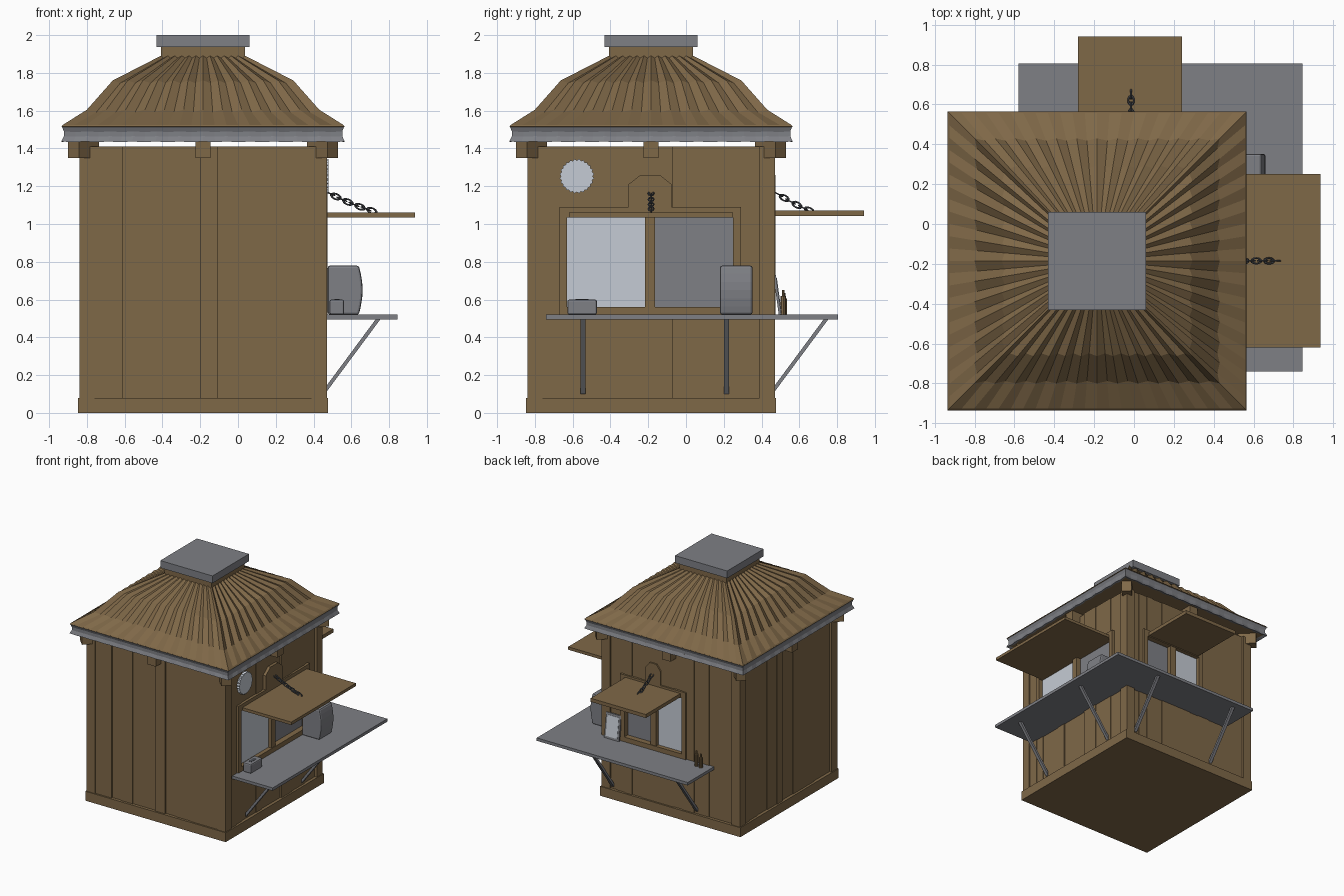
import bpy, bmesh, math, random
from mathutils import Vector, Matrix

if "Cube" in bpy.data.objects:
    bpy.data.objects.remove(bpy.data.objects["Cube"])
random.seed(4)
C = -0.185          # centre of the hut in x and y


def mat(name, r, g, b):
    m = bpy.data.materials.new(name)
    m.diffuse_color = (r, g, b, 1)
    m.use_nodes = True
    m.node_tree.nodes["Principled BSDF"].inputs["Base Color"].default_value = m.diffuse_color
    return m


WOOD = mat("brown wood", 0.212, 0.138, 0.064)
GREY = mat("grey metal", 0.21, 0.215, 0.235)
PALE = mat("pale glass", 0.56, 0.60, 0.66)
DARK = mat("dark iron", 0.07, 0.075, 0.085)


def finish(name, bm, *mats):
    bmesh.ops.recalc_face_normals(bm, faces=bm.faces)
    me = bpy.data.meshes.new(name)
    bm.to_mesh(me)
    bm.free()
    for m in mats:
        me.materials.append(m)
    ob = bpy.data.objects.new(name, me)
    bpy.context.collection.objects.link(ob)
    return ob


def prism(bm, pts, vec, mi=0):
    a = [bm.verts.new(p) for p in pts]
    b = [bm.verts.new(Vector(p) + Vector(vec)) for p in pts]
    n = len(a)
    fs = [bm.faces.new(a), bm.faces.new(b[::-1])]
    fs += [bm.faces.new((a[i], a[(i + 1) % n], b[(i + 1) % n], b[i])) for i in range(n)]
    for f in fs:
        f.material_index = mi


def box(bm, x0, x1, y0, y1, z0, z1, mi=0):
    prism(bm, [(x0, y0, z0), (x1, y0, z0), (x1, y1, z0), (x0, y1, z0)], (0, 0, z1 - z0), mi)


# side coordinates: u along the wall, d outward from the hut centre
SIDES = {"right": lambda u, d, z: (C + d, u, z), "left": lambda u, d, z: (C - d, u, z),
         "back": lambda u, d, z: (u, C + d, z), "front": lambda u, d, z: (u, C - d, z)}


def panel(bm, side, pts, d0, d1, mi=0):
    f = SIDES[side]
    vec = Vector(f(0, d1, 0)) - Vector(f(0, d0, 0))
    prism(bm, [f(u, d0, z) for u, z in pts], vec, mi)


def sbox(bm, side, u0, u1, z0, z1, d0, d1, mi=0):
    panel(bm, side, [(u0, z0), (u1, z0), (u1, z1), (u0, z1)], d0, d1, mi)


def square(bm, h, z0, z1):
    box(bm, C - h, C + h, C - h, C + h, z0, z1)


def loft(name, profile, n, m, caps=True):
    """Square rings (half width, z, ripple) joined into a shell."""
    bm = bmesh.new()
    rings = []
    for h, z, amp in profile:
        ring = []
        for s in range(4):
            rot = Matrix.Rotation(s * math.pi / 2, 3, 'Z')
            for i in range(n):
                a = amp if i % 2 else 0
                p = rot @ Vector((-h + 2 * h * i / n, -h + a, z - a))
                ring.append(bm.verts.new(p + Vector((C, C, 0))))
        rings.append(ring)
    for r, q in zip(rings, rings[1:]):
        for i in range(4 * n):
            j = (i + 1) % (4 * n)
            bm.faces.new((r[i], r[j], q[j], q[i]))
    if caps:
        bm.faces.new(rings[0])
        bm.faces.new(rings[-1])
    return finish(name, bm, m)


# base and inner core
bm = bmesh.new()
square(bm, 0.662, 0, 0.08)
finish("base_plinth", bm, WOOD)
bm = bmesh.new()
square(bm, 0.60, 0.08, 1.40)
finish("wall_core", bm, WOOD)

# plank walls, split around the window openings
OPEN = {"right": (-0.63, 0.25), "back": (-0.29, 0.25)}
Z0, Z1 = 0.56, 1.05
for side in SIDES:
    bm = bmesh.new()
    lo, hi = C - 0.585, C + 0.585
    edges = [lo]
    while edges[-1] < hi - 0.17:
        edges.append(edges[-1] + random.uniform(0.07, 0.16))
    edges.append(hi)
    op = OPEN.get(side)
    if op:
        edges = sorted([e for e in edges if min(abs(e - o) for o in op) > 0.03] + list(op))
    for a, b in zip(edges, edges[1:]):
        d = random.choice((0.636, 0.642, 0.648))
        if op and a >= op[0] - 1e-6 and b <= op[1] + 1e-6:
            sbox(bm, side, a, b, 0.08, Z0, 0.60, d)
            sbox(bm, side, a, b, Z1, 1.41, 0.60, d)
        else:
            sbox(bm, side, a, b, 0.08, 1.41, 0.60, d)
    finish(side + "_planks", bm, WOOD)

# corner posts
bm = bmesh.new()
for sx in (-1, 1):
    for sy in (-1, 1):
        x, y = C + sx * 0.615, C + sy * 0.615
        box(bm, x - 0.04, x + 0.04, y - 0.04, y + 0.04, 0.08, 1.41)
finish("corner_posts", bm, WOOD)

# windows: trim, peaked header, post, two sliding panes
for side, (a, b) in OPEN.items():
    mid, w = (a + b) / 2, b - a
    bm = bmesh.new()
    sbox(bm, side, a - 0.04, a, 0.52, 1.09, 0.62, 0.66)
    sbox(bm, side, b, b + 0.04, 0.52, 1.09, 0.62, 0.66)
    sbox(bm, side, a, b, 0.52, 0.56, 0.61, 0.66)
    sbox(bm, side, a, b, 1.035, 1.09, 0.61, 0.66)
    sbox(bm, side, mid - 0.027, mid + 0.027, 0.56, 1.035, 0.60, 0.655)
    p = w * 0.13
    panel(bm, side, [(mid - p, 1.09), (mid + p, 1.09), (mid + p, 1.21),
                     (mid + p * .45, 1.26), (mid - p * .45, 1.26), (mid - p, 1.21)], 0.62, 0.66)
    finish(side + "_window_frame", bm, WOOD)
    bm = bmesh.new()
    sbox(bm, side, a, mid - 0.02, 0.56, 1.035, 0.60, 0.625)
    finish(side + "_pale_pane", bm, PALE)
    bm = bmesh.new()
    sbox(bm, side, mid + 0.02, b, 0.56, 1.035, 0.60, 0.612)
    finish(side + "_grey_pane", bm, GREY)

# awning shutters
bm = bmesh.new()
sbox(bm, "right", -0.62, 0.25, 1.035, 1.06, 0.64, 1.122)
sbox(bm, "back", -0.28, 0.24, 1.042, 1.072, 0.64, 1.127)
finish("awning_shutters", bm, WOOD)

# awning chains
bpy.ops.mesh.primitive_torus_add(major_segments=12, minor_segments=6, major_radius=0.014, minor_radius=0.0045)
first = bpy.context.object
link = first.data
link.transform(Matrix.Diagonal((1.75, 1, 1, 1)))
link.materials.append(DARK)
bpy.data.objects.remove(first)
for side, u, end in (("right", -0.185, 0.91), ("back", -0.015, 0.855)):
    p, q = Vector(SIDES[side](u, 0.655, 1.17)), Vector(SIDES[side](u, end, 1.065))
    n = round((q - p).length / 0.036)
    rot = (q - p).to_track_quat('X', 'Z').to_matrix().to_4x4()
    for i in range(n):
        t = (i + 0.5) / n
        pos = p.lerp(q, t) - Vector((0, 0, 0.03 * t * (1 - t)))
        ob = bpy.data.objects.new(side + "_chain_link", link)
        ob.matrix_world = Matrix.Translation(pos) @ rot @ Matrix.Rotation(i % 2 * math.pi / 2, 4, 'X')
        bpy.context.collection.objects.link(ob)

# L-shaped counter and its struts
bm = bmesh.new()
prism(bm, [(0.45, -0.74, 0.495), (0.845, -0.74, 0.495), (0.845, 0.805, 0.495),
           (-0.58, 0.805, 0.495), (-0.58, 0.45, 0.495), (0.45, 0.45, 0.495)], (0, 0, 0.025))
finish("counter", bm, GREY)
bm = bmesh.new()
for side, us in (("right", (-0.545, 0.215)), ("back", (-0.42, 0.37))):
    f = SIDES[side]
    for u in us:
        prism(bm, [f(u - 0.013, d, z) for d, z in
                   ((0.645, 0.10), (0.645, 0.132), (0.915, 0.497), (0.94, 0.497))],
              Vector(f(0.026, 0, 0)) - Vector(f(0, 0, 0)))
finish("counter_struts", bm, GREY)

# roof: metal edge, rippled shingles, collar, cap
loft("roof_metal_edge", [(0.70, 1.45, 0), (0.75, 1.437, 0.004), (0.737, 1.465, 0.003),
                         (0.737, 1.49, 0.003), (0.748, 1.518, 0)], 24, GREY, False)
loft("roof_shell", [(0.725, 1.50, 0), (0.75, 1.515, 0), (0.742, 1.525, 0), (0.615, 1.605, 0.012),
                    (0.478, 1.76, 0.014), (0.218, 1.893, 0.008)], 24, WOOD)
bm = bmesh.new()
square(bm, 0.735, 1.443, 1.46)
finish("roof_soffit", bm, WOOD)
bm = bmesh.new()
square(bm, 0.222, 1.86, 1.94)
finish("roof_collar", bm, WOOD)
bm = bmesh.new()
square(bm, 0.246, 1.938, 2.0)
finish("roof_cap", bm, GREY)

# eave brackets at wall middles and corners
bm = bmesh.new()
for k in range(8):
    a = k * math.pi / 4
    r0, r1 = (0.60, 0.715) if k % 2 == 0 else (0.82, 0.97)
    rot = Matrix.Translation((C, C, 0)) @ Matrix.Rotation(a, 4, 'Z')
    prism(bm, [rot @ Vector((r, s, 1.35)) for r, s in
               ((r0, -0.04), (r1, -0.04), (r1, 0.04), (r0, 0.04))], (0, 0, 0.10))
finish("eave_brackets", bm, WOOD)

# round wall badge with a toothed rim
bm = bmesh.new()
panel(bm, "right", [(-0.578 + r * math.cos(a), 1.253 + r * math.sin(a)) for r, a in
                    ((0.092 if i % 2 else 0.084, i * math.pi / 24) for i in range(48))], 0.63, 0.665)
finish("round_badge", bm, PALE)

# drinks machine with a bowed front
bm = bmesh.new()
bow = [(0.64 + 0.02 * math.sin(math.pi * i / 6), 0.52 + 0.26 * i / 6) for i in range(7)]
prism(bm, [(x, 0.18, z) for x, z in [(0.475, 0.52)] + bow + [(0.475, 0.78)]], (0, 0.172, 0))
ob = finish("counter_machine", bm, GREY)
bv = ob.modifiers.new("bevel", 'BEVEL')
bv.width, bv.segments, bv.limit_method = 0.012, 2, 'ANGLE'
bv.angle_limit = math.radians(40)

# napkin box with a dark slot
bm = bmesh.new()
box(bm, 0.485, 0.562, -0.628, -0.472, 0.52, 0.60)
ob = finish("napkin_box", bm, GREY)
bv = ob.modifiers.new("bevel", 'BEVEL')
bv.width, bv.segments = 0.01, 2
bm = bmesh.new()
box(bm, 0.51, 0.537, -0.585, -0.515, 0.595, 0.602)
finish("napkin_slot", bm, DARK)

# leaning menu board on the back counter
bm = bmesh.new()
box(bm, -0.07, 0.07, -0.007, 0.007, 0, 0.21)
box(bm, -0.054, 0.054, 0.007, 0.010, 0.018, 0.192, 1)
ob = finish("menu_board", bm, GREY, PALE)
ob.location, ob.rotation_euler = (0.35, 0.498, 0.522), (math.radians(8), 0, 0)

# two small sauce bottles
bm = bmesh.new()
for x, y, h in ((-0.46, 0.515, 0.10), (-0.505, 0.52, 0.085)):
    for r, z0, z1 in ((0.016, 0, h), (0.007, h, h + 0.03)):
        prism(bm, [(x + r * math.cos(i * math.pi / 5), y + r * math.sin(i * math.pi / 5), 0.52 + z0)
                   for i in range(10)], (0, 0, z1 - z0))
finish("sauce_bottles", bm, WOOD)
